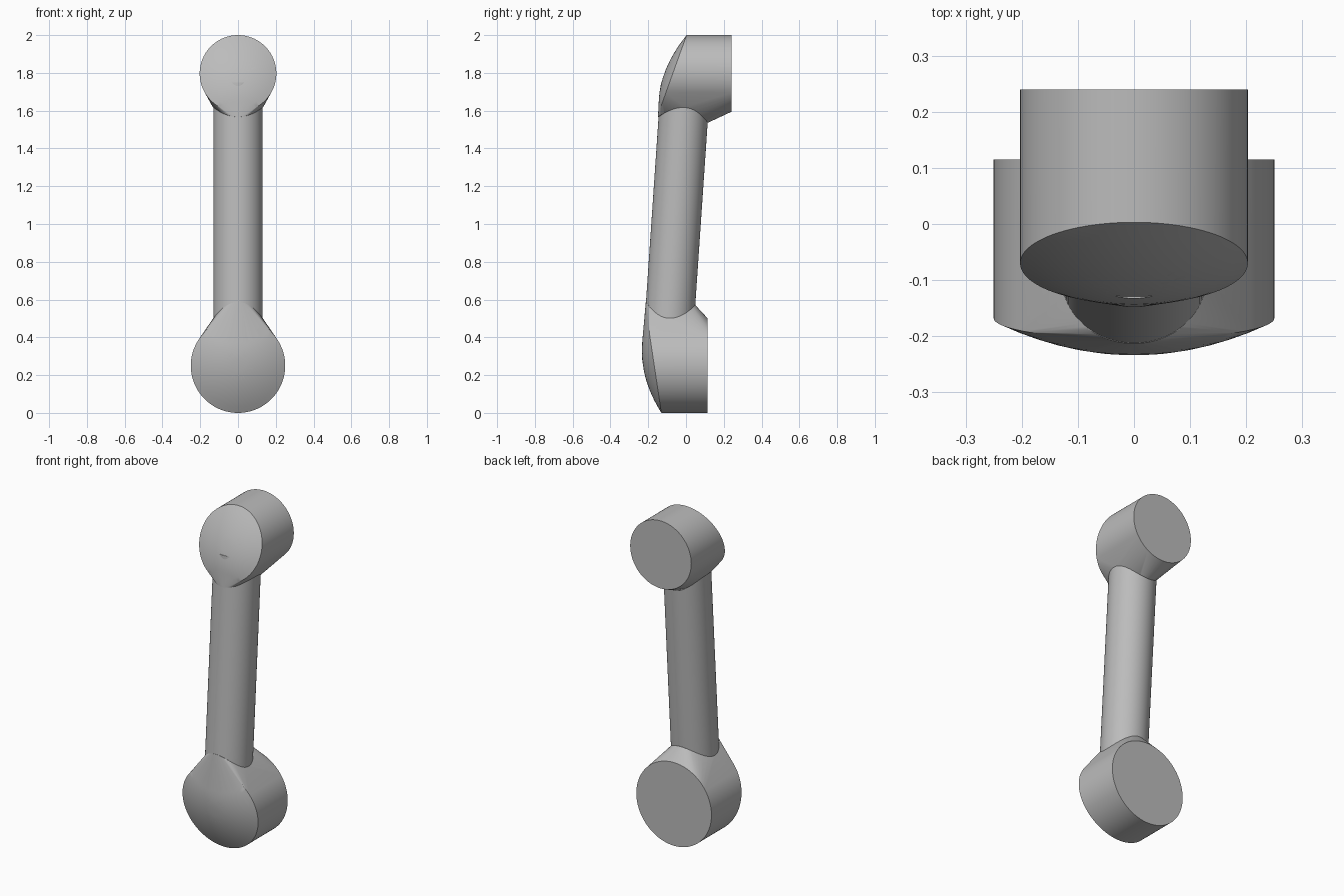
import bpy, bmesh, math
from mathutils import Vector

cube = bpy.data.objects.get("Cube")
if cube:
    bpy.data.objects.remove(cube, do_unlink=True)

grey = bpy.data.materials.new("matte_grey")
grey.use_nodes = True
colour = (0.5, 0.5, 0.5, 1)
grey.diffuse_color = colour
grey.node_tree.nodes["Principled BSDF"].inputs["Base Color"].default_value = colour

TUBE_R = 0.131
SEGMENTS = 96


def axis_y(z):
    """Depth of the leaning tube's centre line at height z."""
    return -0.08 + 0.068 * (z - 0.6)


def angles(n=SEGMENTS):
    return [math.tau * i / n for i in range(n)]


def finish(bm, name, angle):
    bmesh.ops.recalc_face_normals(bm, faces=bm.faces)
    mesh = bpy.data.meshes.new(name)
    bm.to_mesh(mesh)
    bm.free()
    mesh.materials.append(grey)
    obj = bpy.data.objects.new(name, mesh)
    bpy.context.collection.objects.link(obj)
    bpy.ops.object.select_all(action="DESELECT")
    obj.select_set(True)
    bpy.context.view_layer.objects.active = obj
    bpy.ops.object.shade_smooth_by_angle(angle=math.radians(angle))
    return obj


def joint(name, centre, radius, back, rim, slope, bulge, side_z, front_z, back_z, collar):
    """Drum with a tilted domed front, blended into a saddle-shaped tube collar."""
    points = []
    for a in angles():
        c, s = math.cos(a), math.sin(a)
        # flat back disc
        points.append(Vector((radius * c, back, centre + radius * s)))
        # domed front, ring by ring out to the rim
        for k in range(1, 9):
            t = k / 8
            y = rim + slope * t * radius * s - bulge * (1 - t * t)
            points.append(Vector((t * radius * c, y, centre + t * radius * s)))
        # collar where the drum wraps the tube
        peak = front_z if s < 0 else back_z
        z = side_z + (peak - side_z) * s * s
        points.append(Vector((collar * c, axis_y(z) + collar * s, z)))
    bm = bmesh.new()
    for p in points:
        bm.verts.new(p)
    hull = bmesh.ops.convex_hull(bm, input=bm.verts)
    unused = {g for g in hull["geom_interior"] + hull["geom_unused"]
              if isinstance(g, bmesh.types.BMVert)}
    bmesh.ops.delete(bm, geom=list(unused), context="VERTS")
    bmesh.ops.dissolve_limit(bm, angle_limit=0.002, verts=bm.verts, edges=bm.edges)
    return finish(bm, name, 22)


# Leaning tube
bm = bmesh.new()
rings = []
for z in (0.4, 1.75):
    rings.append([bm.verts.new((TUBE_R * math.cos(a), axis_y(z) + TUBE_R * math.sin(a), z))
                  for a in angles()])
for i in range(SEGMENTS):
    j = (i + 1) % SEGMENTS
    bm.faces.new((rings[0][i], rings[0][j], rings[1][j], rings[1][i]))
for ring in rings:
    bm.faces.new(ring)
finish(bm, "link_tube", 30)

# Large lower joint and small upper joint
joint("lower_joint", 0.25, 0.25, 0.115, -0.168, -0.15, 0.06, 0.50, 0.587, 0.57, 0.132)
joint("upper_joint", 1.797, 0.203, 0.24, -0.07, 0.36, 0.045, 1.62, 1.567, 1.537, 0.134)
